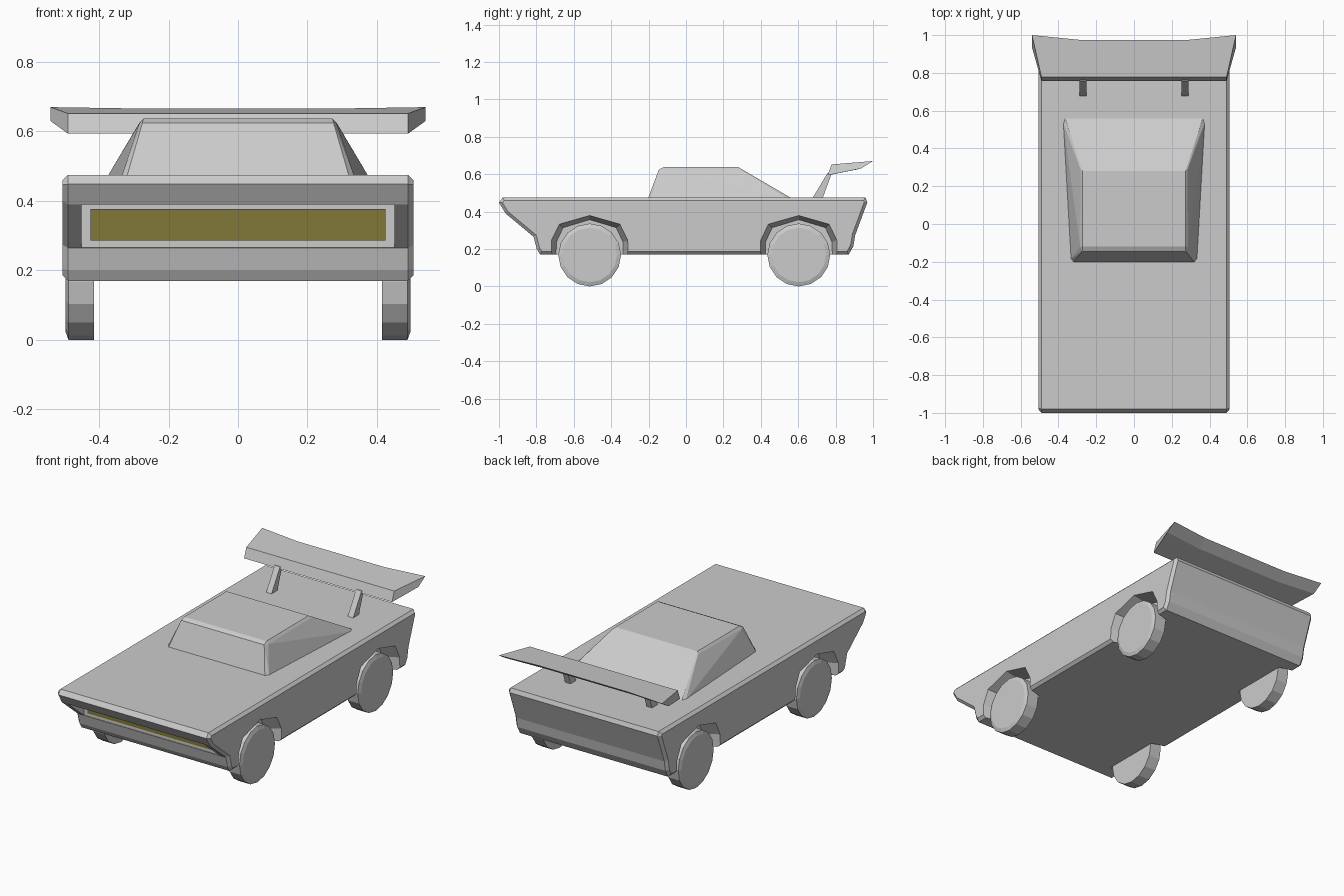
import bpy, bmesh
from math import sin, cos, pi

if "Cube" in bpy.data.objects:
    bpy.data.objects.remove(bpy.data.objects["Cube"])


def make(name, bm):
    bmesh.ops.recalc_face_normals(bm, faces=bm.faces)
    me = bpy.data.meshes.new(name)
    bm.to_mesh(me)
    bm.free()
    ob = bpy.data.objects.new(name, me)
    bpy.context.collection.objects.link(ob)
    return ob


def loft(name, rings, bevel=0):
    """Skin a list of equal-length rings of 3D points and cap both ends."""
    bm = bmesh.new()
    vs = [[bm.verts.new(p) for p in r] for r in rings]
    n = len(rings[0])
    for a, b in zip(vs, vs[1:]):
        for i in range(n):
            j = (i + 1) % n
            bm.faces.new((a[i], a[j], b[j], b[i]))
    caps = [bm.faces.new(vs[0]), bm.faces.new(vs[-1])]
    if bevel:
        bmesh.ops.recalc_face_normals(bm, faces=bm.faces)
        edges = list({e for f in caps for e in f.edges})
        bmesh.ops.bevel(bm, geom=edges, offset=bevel, segments=1,
                        profile=0.5, affect='EDGES')
    return make(name, bm)


def section(x, profile):
    return [(x, y, z) for y, z in profile]


def box(name, x0, x1, y0, y1, z0, z1):
    p = [(y0, z0), (y1, z0), (y1, z1), (y0, z1)]
    return loft(name, [section(x0, p), section(x1, p)])


def cut(ob, cutter):
    cutter.hide_render = True
    m = ob.modifiers.new("cut", 'BOOLEAN')
    m.operation = 'DIFFERENCE'
    m.solver = 'EXACT'
    m.object = cutter
    bpy.context.view_layer.objects.active = ob
    bpy.ops.object.modifier_apply(modifier=m.name)
    bpy.data.objects.remove(cutter)


# Body: side profile extruded across, with chamfered sides
profile = [(-0.98, 0.475), (-1.0, 0.448), (-0.965, 0.39), (-0.815, 0.265),
           (-0.798, 0.20), (-0.78, 0.17), (0.87, 0.17), (0.895, 0.215),
           (0.905, 0.275), (0.955, 0.41), (0.97, 0.45), (0.96, 0.475)]
body = loft("body", [section(-0.506, profile), section(0.506, profile)], 0.016)

# Grille recess
cut(body, box("recess_cutter", -0.45, 0.45, -1.1, -0.813, 0.266, 0.389))

# Flared wheel arches
axles = {"front": -0.515, "rear": 0.603}
arch = [(-0.21, 0.1), (-0.207, 0.25), (-0.165, 0.335), (0, 0.382),
        (0.165, 0.335), (0.207, 0.25), (0.21, 0.1)]
for yc in axles.values():
    for s in (-1, 1):
        outer = [(yc + y, z) for y, z in arch]
        inner = [(yc + y * 0.86, 0.1 + (z - 0.1) * 0.91) for y, z in arch]
        cut(body, loft("arch_cutter", [section(s * 0.52, outer),
                                       section(s * 0.41, inner)]))

# Grille panel
grille = box("grille_panel", -0.424, 0.424, -0.819, -0.808, 0.286, 0.377)
mat = bpy.data.materials.new("olive_yellow")
mat.diffuse_color = (0.22, 0.19, 0.04, 1)
mat.use_nodes = True
mat.node_tree.nodes["Principled BSDF"].inputs["Base Color"].default_value = mat.diffuse_color
grille.data.materials.append(mat)

# Cabin: convex shell of half-side points mirrored
bm = bmesh.new()
for x, y, z in [(0.32, -0.203, 0.47), (0.335, -0.185, 0.47), (0.376, 0.54, 0.47),
                (0.366, 0.567, 0.47), (0.275, -0.145, 0.625), (0.285, -0.12, 0.622),
                (0.272, -0.12, 0.637), (0.272, 0.28, 0.637), (0.284, 0.292, 0.625)]:
    for s in (-1, 1):
        bm.verts.new((s * x, y, z))
bmesh.ops.convex_hull(bm, input=bm.verts)
bmesh.ops.dissolve_limit(bm, angle_limit=0.03, verts=bm.verts, edges=bm.edges)
make("cabin", bm)

# Spoiler wing: straight middle with swept, raised tips
mid = [(0.29, 0.757, 0.594), (0.29, 0.778, 0.652), (0.29, 0.975, 0.666), (0.29, 0.915, 0.625)]
tip = [(0.49, 0.757, 0.594), (0.49, 0.778, 0.652), (0.54, 1.0, 0.67), (0.54, 0.935, 0.63)]


def flip(ring):
    return [(-x, y, z) for x, y, z in ring]


loft("spoiler_wing", [flip(tip), flip(mid), mid, tip])

# Spoiler struts
strut = [(0.675, 0.47), (0.73, 0.47), (0.78, 0.606), (0.757, 0.606)]
for s, side in ((-1, "left"), (1, "right")):
    loft(f"spoiler_strut_{side}", [section(s * 0.252, strut), section(s * 0.288, strut)])

# Wheels: 16 sides with a vertex at the bottom and a chamfered outer face
for axle, yc in axles.items():
    for s, side in ((-1, "left"), (1, "right")):
        rings = []
        for x, r in ((0.414, 0.168), (0.488, 0.168), (0.496, 0.146)):
            rings.append([(s * x, yc + r * sin(i * pi / 8), 0.168 - r * cos(i * pi / 8))
                          for i in range(16)])
        loft(f"wheel_{axle}_{side}", rings)
